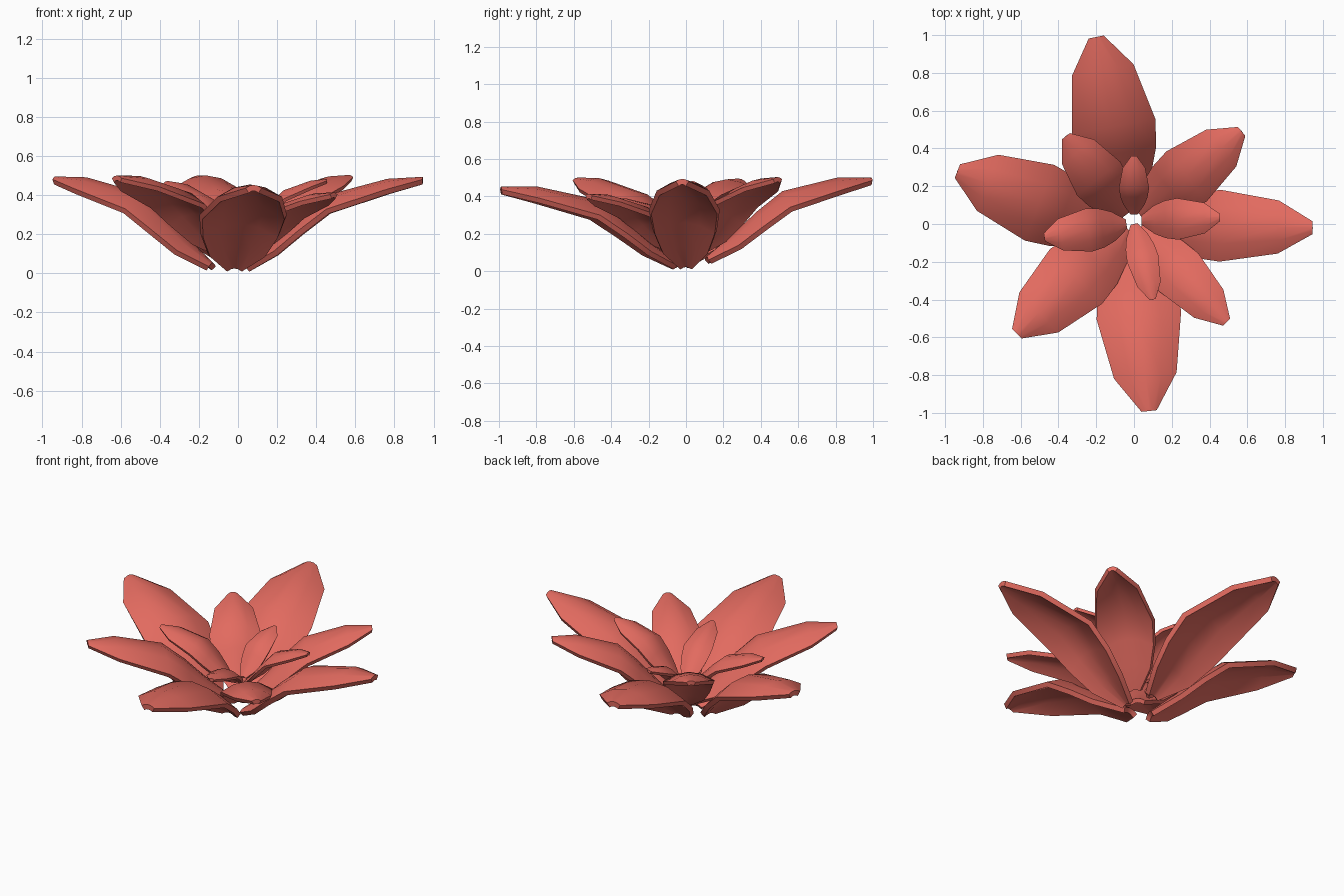
import bpy, bmesh, math
from mathutils import Vector

cube = bpy.data.objects.get("Cube")
if cube:
    bpy.data.objects.remove(cube, do_unlink=True)

coral = bpy.data.materials.new("coral_petal")
coral.use_nodes = True
colour = (0.76, 0.145, 0.115, 1)
coral.diffuse_color = colour
coral.node_tree.nodes["Principled BSDF"].inputs["Base Color"].default_value = colour

# Petal stations: fraction of length, fraction of rise, fraction of half width
STATIONS = [(0, 0, 0.22), (0.16, 0.18, 0.68), (0.3, 0.41, 0.9),
            (0.46, 0.65, 1), (0.8, 0.87, 0.74), (1, 0.98, 0.18)]
ACROSS = [-1, -0.5, 0, 0.5, 1]
DOME = 0.38


def petal(name, root, tip, half_width, thickness):
    """Domed, tapering petal from root to tip with a flat rim."""
    root, tip = Vector(root), Vector(tip)
    run = tip - root
    side = Vector((-run.y, run.x, 0)).normalized()
    bm = bmesh.new()
    rows = []
    for along, rise, wide in STATIONS:
        centre = Vector((root.x + run.x * along, root.y + run.y * along,
                         root.z + run.z * rise))
        half = half_width * wide
        rows.append([bm.verts.new(centre + side * (s * half)
                                  + Vector((0, 0, DOME * half * (1 - s * s))))
                     for s in ACROSS])
    for a, b in zip(rows, rows[1:]):
        for i in range(len(ACROSS) - 1):
            bm.faces.new((a[i], b[i], b[i + 1], a[i + 1]))
    # Close the thickness below the upper surface
    bm.normal_update()
    upper = list(bm.faces)
    if upper[0].normal.z < 0:
        bmesh.ops.reverse_faces(bm, faces=upper)
        bm.normal_update()
    rim = [e for e in bm.edges if e.is_boundary]
    lower = {v: bm.verts.new(v.co - v.normal * thickness)
             for v in list(bm.verts)}
    for f in upper:
        bm.faces.new([lower[v] for v in reversed(f.verts)])
    for e in rim:
        a, b = e.verts
        bm.faces.new((a, b, lower[b], lower[a]))
    bmesh.ops.recalc_face_normals(bm, faces=bm.faces)
    mesh = bpy.data.meshes.new(name)
    bm.to_mesh(mesh)
    bm.free()
    mesh.materials.append(coral)
    obj = bpy.data.objects.new(name, mesh)
    bpy.context.collection.objects.link(obj)
    bpy.ops.object.select_all(action='DESELECT')
    obj.select_set(True)
    bpy.context.view_layer.objects.active = obj
    bpy.ops.object.shade_smooth_by_angle(angle=math.radians(35))


# Three rings of four petals: name, root, tip, half width
outer = [("front", (-0.02, -0.05, 0.03), (0.08, -0.99, 0.445), 0.225),
         ("left", (0.04, 0, 0.03), (0.945, -0.02, 0.49), 0.19),
         ("back", (-0.03, 0.11, 0.06), (-0.2, 0.99, 0.495), 0.225),
         ("right", (-0.13, -0.03, 0.035), (-0.935, 0.28, 0.49), 0.215)]
middle = [("front_left", (0.02, -0.03, 0.1), (0.49, -0.52, 0.41), 0.145),
          ("back_left", (0.03, 0.05, 0.1), (0.57, 0.49, 0.5), 0.17),
          ("back_right", (-0.04, 0.05, 0.1), (-0.36, 0.465, 0.47), 0.145),
          ("front_right", (-0.04, -0.02, 0.09), (-0.62, -0.58, 0.495), 0.2)]
inner = [("front", (0, 0, 0.2), (0.1, -0.4, 0.39), 0.085),
         ("left", (0.04, 0.02, 0.2), (0.455, 0.035, 0.48), 0.11),
         ("back", (0, 0.05, 0.2), (0, 0.36, 0.4), 0.08),
         ("right", (-0.04, 0, 0.2), (-0.475, -0.07, 0.44), 0.115)]

for ring, thickness, petals in (("outer", 0.03, outer), ("middle", 0.025, middle),
                                ("inner", 0.018, inner)):
    for where, root, tip, half_width in petals:
        petal(f"{ring}_petal_{where}", root, tip, half_width, thickness)
